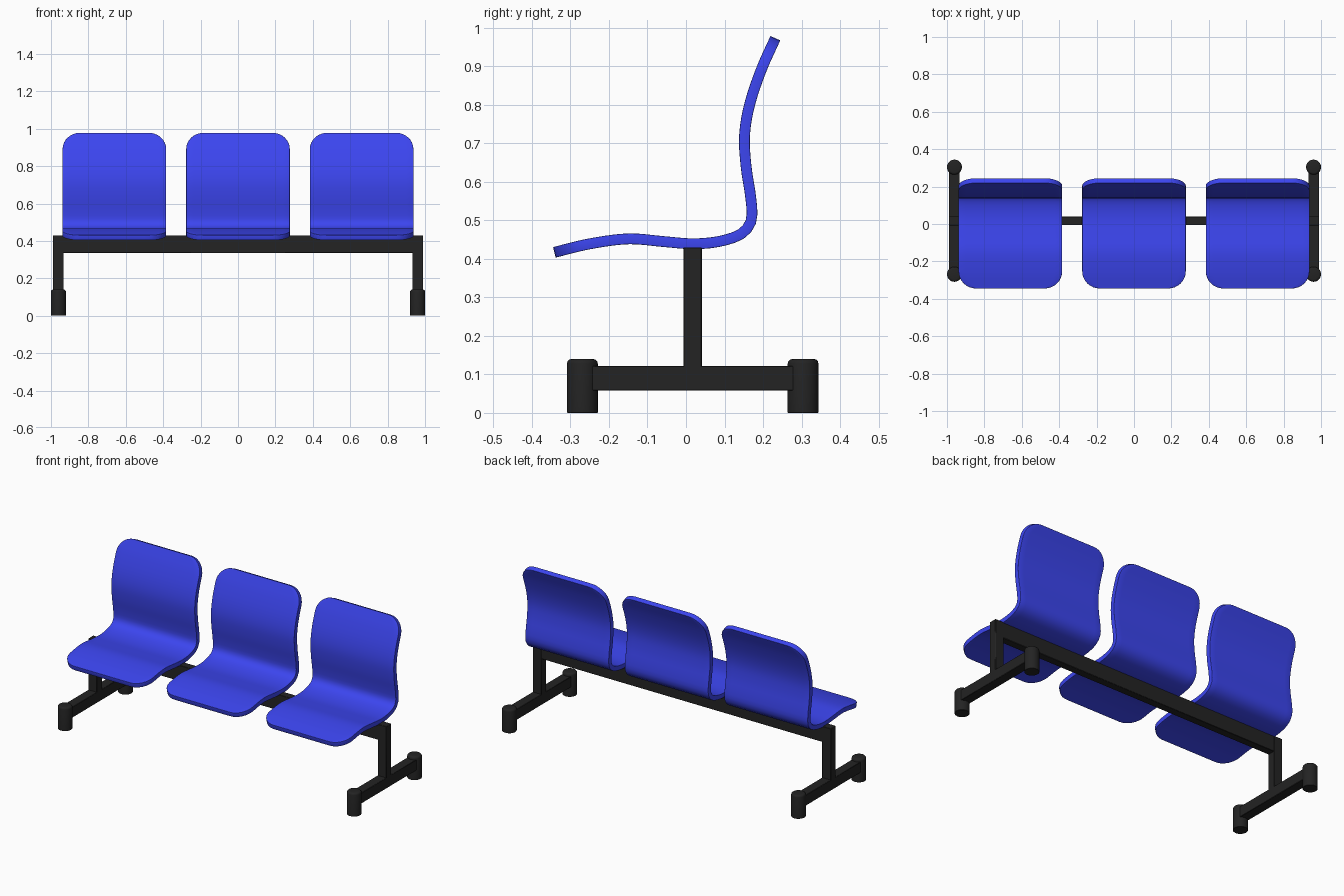
import bpy, bmesh, math
from mathutils import Vector

if "Cube" in bpy.data.objects:
    bpy.data.objects.remove(bpy.data.objects["Cube"])


def material(name, rgb):
    m = bpy.data.materials.new(name)
    m.diffuse_color = (*rgb, 1)
    m.use_nodes = True
    m.node_tree.nodes["Principled BSDF"].inputs["Base Color"].default_value = m.diffuse_color
    return m


BLUE = material("blue_plastic", (0.045, 0.06, 0.87))
BLACK = material("black_metal", (0.017, 0.017, 0.017))


def finish(ob, mat, bevel, segments=2):
    ob.data.materials.append(mat)
    b = ob.modifiers.new("bevel", 'BEVEL')
    b.width, b.segments, b.limit_method = bevel, segments, 'ANGLE'
    b.angle_limit = math.radians(50)
    bpy.ops.object.select_all(action='DESELECT')
    ob.select_set(True)
    bpy.context.view_layer.objects.active = ob
    bpy.ops.object.shade_smooth_by_angle(angle=math.radians(40))


def box(name, x, y, z):
    bpy.ops.mesh.primitive_cube_add(
        size=1, location=[(a + b) / 2 for a, b in (x, y, z)])
    ob = bpy.context.object
    ob.name = name
    ob.scale = [b - a for a, b in (x, y, z)]
    bpy.ops.object.transform_apply(location=False, rotation=False, scale=True)
    finish(ob, BLACK, 0.002, 1)


# seat centre line in side view (y, z)
PTS = [Vector(p) for p in (
    (-0.342, 0.417), (-0.25, 0.439), (-0.15, 0.452), (-0.06, 0.445),
    (0.02, 0.439), (0.09, 0.446), (0.145, 0.466), (0.17, 0.502),
    (0.168, 0.56), (0.156, 0.64), (0.152, 0.72), (0.165, 0.80),
    (0.195, 0.89), (0.232, 0.973))]


def smooth_path(pts, n=16):
    ext = [2 * pts[0] - pts[1]] + pts + [2 * pts[-1] - pts[-2]]
    out = []
    for a, b, c, d in zip(ext, ext[1:], ext[2:], ext[3:]):
        for i in range(n):
            t = i / n
            out.append(0.5 * (2 * b + (c - a) * t + (2 * a - 5 * b + 4 * c - d) * t * t
                              + (3 * b - a - 3 * c + d) * t ** 3))
    return out + [pts[-1]]


PATH = smooth_path(PTS)
LENS = [0.0]
for p, q in zip(PATH, PATH[1:]):
    LENS.append(LENS[-1] + (q - p).length)
TOTAL = LENS[-1]


def at(s):
    for i in range(len(PATH) - 1):
        if s <= LENS[i + 1]:
            return PATH[i].lerp(PATH[i + 1], (s - LENS[i]) / (LENS[i + 1] - LENS[i]))
    return PATH[-1]


# seat shell: rows along the path, narrowed at both ends for round corners
HALF, R, COLS = 0.277, 0.095, 14
corner = [(R * (1 - math.sin(a)), HALF - R * (1 - math.cos(a)))
          for a in (math.radians(90 - 11.25 * i) for i in range(9))]
mid = [(R + (TOTAL - 2 * R) * i / 40, HALF) for i in range(1, 40)]
rows = corner + mid + [(TOTAL - d, w) for d, w in reversed(corner)]

bm = bmesh.new()
grid = []
for s, w in rows:
    p = at(s)
    grid.append([bm.verts.new((w * (2 * j / COLS - 1), p.x, p.y)) for j in range(COLS + 1)])
for r0, r1 in zip(grid, grid[1:]):
    for j in range(COLS):
        bm.faces.new((r0[j], r0[j + 1], r1[j + 1], r1[j]))
seat_mesh = bpy.data.meshes.new("seat")
bm.to_mesh(seat_mesh)
bm.free()

for name, x in (("left", -0.661), ("middle", 0), ("right", 0.661)):
    seat = bpy.data.objects.new(name + "_seat", seat_mesh.copy())
    bpy.context.collection.objects.link(seat)
    seat.location.x = x
    sol = seat.modifiers.new("thickness", 'SOLIDIFY')
    sol.thickness, sol.offset = 0.028, 0
    finish(seat, BLUE, 0.009, 3)

# long beam carrying the seats
box("beam", (-0.94, 0.94), (-0.006, 0.04), (0.335, 0.43))

# end frames: post, foot bar and two round feet each
for name, s in (("left", -1), ("right", 1)):
    xs = sorted((s * 0.932, s * 0.99))
    box(name + "_post", xs, (-0.007, 0.041), (0.11, 0.43))
    box(name + "_foot_bar", xs, (-0.27, 0.305), (0.058, 0.122))
    for end, y in (("front", -0.269), ("back", 0.304)):
        bpy.ops.mesh.primitive_cylinder_add(
            vertices=32, radius=0.04, depth=0.14, location=(s * 0.96, y, 0.07))
        foot = bpy.context.object
        foot.name = f"{name}_{end}_foot"
        # round only the top rim
        bm = bmesh.new()
        bm.from_mesh(foot.data)
        rim = [e for e in bm.edges if all(v.co.z > 0.06 for v in e.verts)]
        bmesh.ops.bevel(bm, geom=rim, offset=0.012, segments=3, profile=0.5, affect='EDGES')
        bm.to_mesh(foot.data)
        bm.free()
        finish(foot, BLACK, 0.001, 1)
